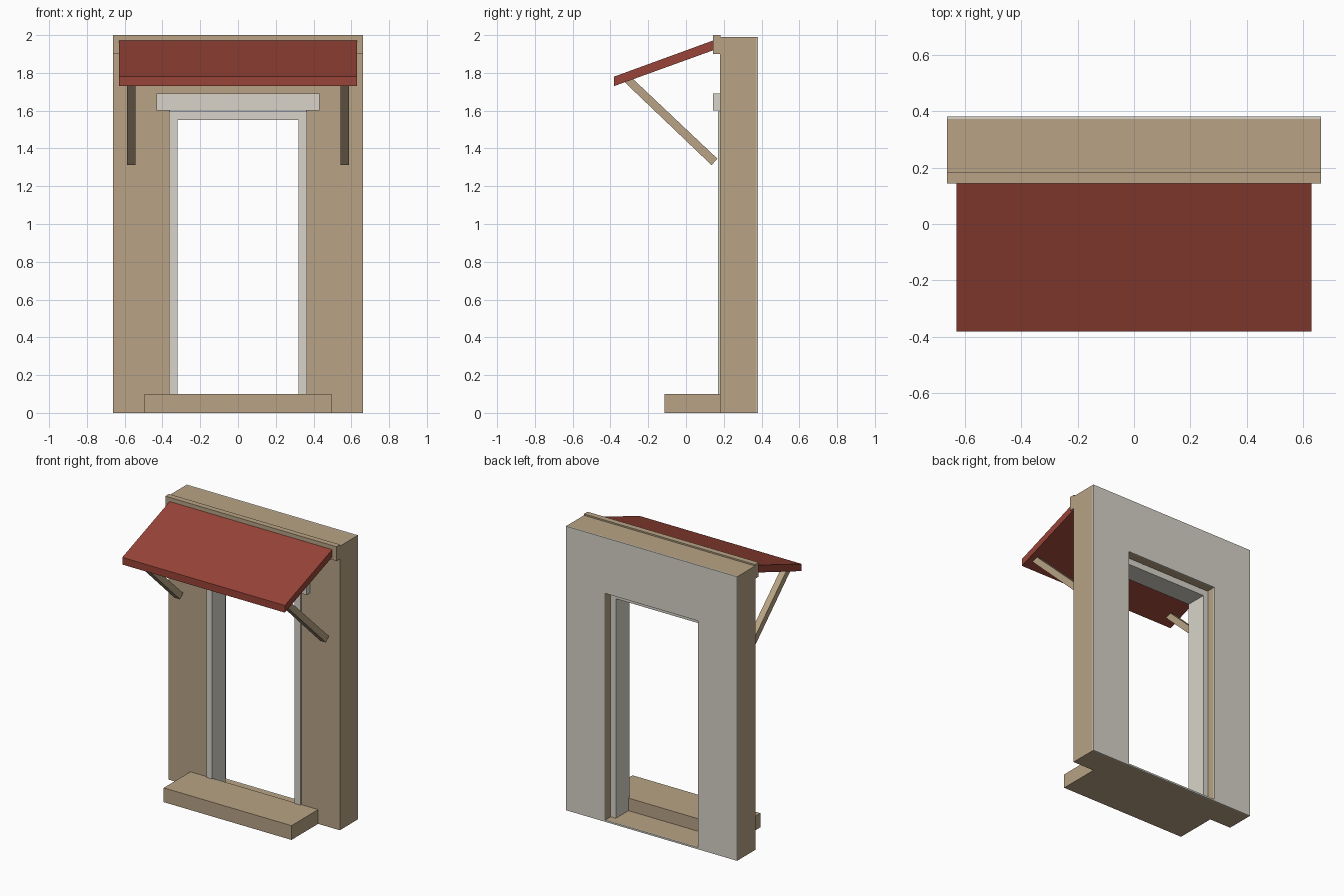
import bpy, bmesh

if "Cube" in bpy.data.objects:
    bpy.data.objects.remove(bpy.data.objects["Cube"])


def material(name, rgb):
    m = bpy.data.materials.new(name)
    m.diffuse_color = (*rgb, 1)
    m.use_nodes = True
    m.node_tree.nodes["Principled BSDF"].inputs["Base Color"].default_value = m.diffuse_color
    return m


TAN = material("tan_render", (0.479, 0.366, 0.235))
PALE = material("pale_plaster", (0.686, 0.658, 0.584))
RED = material("red_awning", (0.314, 0.058, 0.040))


def finish(name, bm, mat):
    bmesh.ops.recalc_face_normals(bm, faces=bm.faces)
    mesh = bpy.data.meshes.new(name)
    bm.to_mesh(mesh)
    bm.free()
    mesh.materials.append(mat)
    ob = bpy.data.objects.new(name, mesh)
    bpy.context.collection.objects.link(ob)
    return ob


def extrude(name, mat, outline, lo, hi, axis):
    """Extrude a flat outline along 'x' (outline is y,z) or 'y' (outline is x,z)."""
    def place(a, b, d):
        return (d, a, b) if axis == 'x' else (a, d, b)
    bm = bmesh.new()
    near = [bm.verts.new(place(a, b, lo)) for a, b in outline]
    far = [bm.verts.new(place(a, b, hi)) for a, b in outline]
    bm.faces.new(near)
    bm.faces.new(far)
    for i in range(len(near)):
        j = (i + 1) % len(near)
        bm.faces.new((near[i], near[j], far[j], far[i]))
    return finish(name, bm, mat)


def box(name, mat, half_width, y0, y1, z0, z1):
    return extrude(name, mat, [(y0, z0), (y1, z0), (y1, z1), (y0, z1)],
                   -half_width, half_width, 'x')


def ring(name, mat, w, z0, z1, iw, iz0, iz1, y0, y1):
    """Rectangular slab with a rectangular opening through y."""
    bm = bmesh.new()

    def rect(hw, a, b, y):
        return [bm.verts.new((x, y, z)) for x, z in
                ((-hw, a), (hw, a), (hw, b), (-hw, b))]
    loops = [rect(w, z0, z1, y0), rect(w, z0, z1, y1),
             rect(iw, iz0, iz1, y1), rect(iw, iz0, iz1, y0)]
    for k in range(4):
        a, b = loops[k], loops[(k + 1) % 4]
        for i in range(4):
            j = (i + 1) % 4
            bm.faces.new((a[i], a[j], b[j], b[i]))
    return finish(name, bm, mat)


# Wall with doorway, and thin plaster skin on its back
ring("wall", TAN, 0.663, 0, 1.99, 0.36, 0.012, 1.6, 0.18, 0.372)
ring("back_plaster", PALE, 0.663, 0, 1.99, 0.36, 0.012, 1.6, 0.372, 0.381)

# Door frame, open at the floor
extrude("door_frame", PALE,
        [(-0.365, 0.012), (-0.365, 1.595), (0.365, 1.595), (0.365, 0.012),
         (0.32, 0.012), (0.32, 1.55), (-0.32, 1.55), (-0.32, 0.012)],
        0.17, 0.32, 'y')

# Lintel, top trim and front step
box("lintel", PALE, 0.431, 0.143, 0.185, 1.6, 1.692)
box("top_trim", TAN, 0.663, 0.143, 0.183, 1.9, 2.0)
box("step", TAN, 0.495, -0.115, 0.18, 0, 0.1)

# Sloping awning
extrude("awning", RED, [(-0.381, 1.73), (0.145, 1.92), (0.145, 1.972), (-0.381, 1.78)],
        -0.63, 0.63, 'x')

# Diagonal braces under the awning
for side, x in (("left", -0.565), ("right", 0.565)):
    extrude(side + "_brace", TAN,
            [(0.135, 1.312), (0.167, 1.345), (-0.285, 1.772), (-0.33, 1.756)],
            x - 0.022, x + 0.022, 'x')
